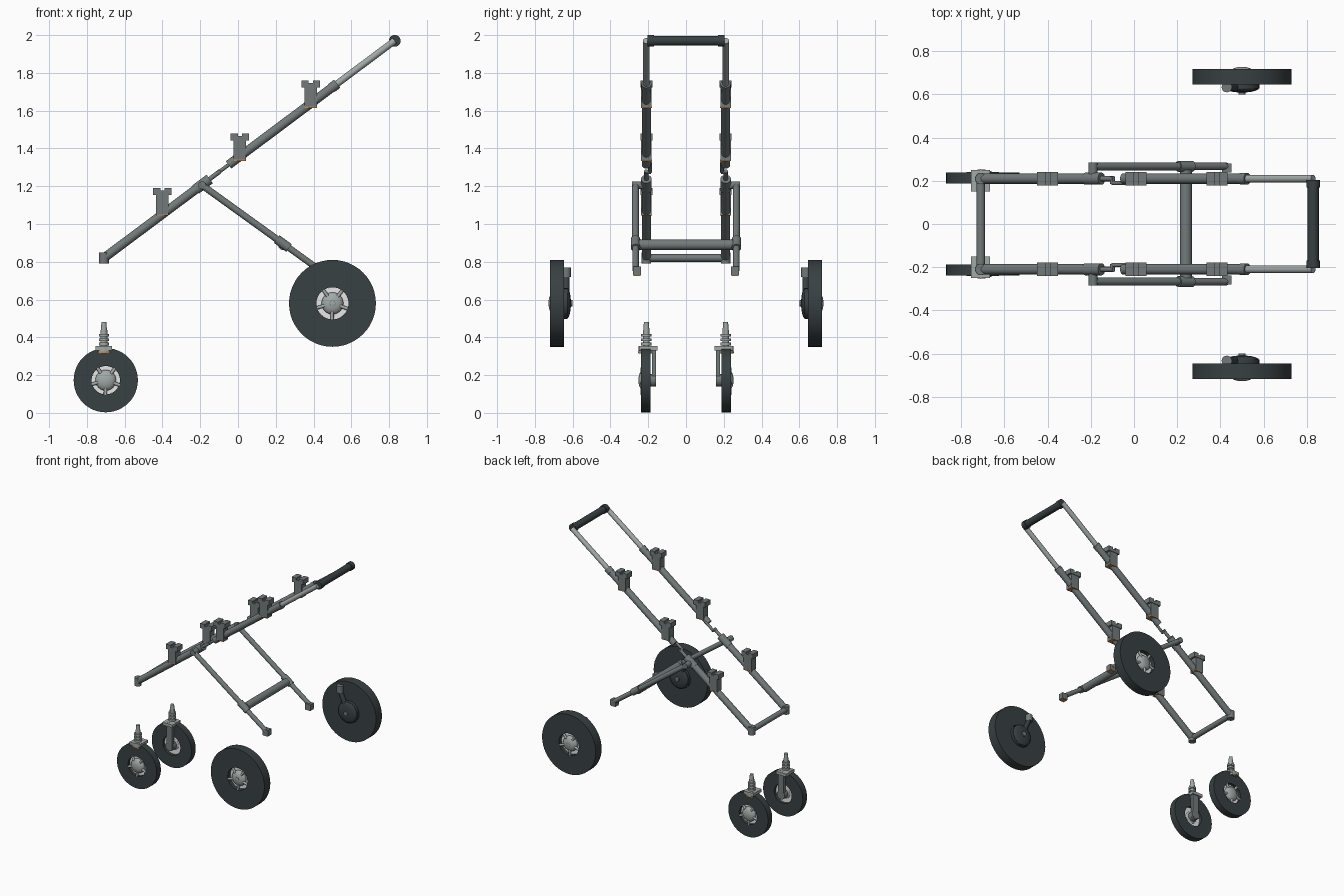
import bpy, bmesh, math
from mathutils import Vector, Matrix

old = bpy.data.objects.get("Cube")
if old:
    bpy.data.objects.remove(old)


def material(name, r, g, b):
    m = bpy.data.materials.new(name)
    m.use_nodes = True
    m.diffuse_color = (r, g, b, 1)
    m.node_tree.nodes["Principled BSDF"].inputs["Base Color"].default_value = (r, g, b, 1)
    return m


STEEL = material("grey steel", .17, .195, .195)
LIGHT = material("light steel", .36, .40, .39)
DARK = material("dark rubber", .04, .052, .056)
WHITE = material("white rim", .95, .95, .95)
ORANGE = material("orange trim", .55, .25, .09)


def finish(name, bm, mat, smooth=True):
    bmesh.ops.recalc_face_normals(bm, faces=bm.faces)
    me = bpy.data.meshes.new(name)
    bm.to_mesh(me)
    bm.free()
    me.materials.append(mat)
    ob = bpy.data.objects.new(name, me)
    bpy.context.collection.objects.link(ob)
    if smooth:
        bpy.ops.object.select_all(action='DESELECT')
        ob.select_set(True)
        bpy.context.view_layer.objects.active = ob
        bpy.ops.object.shade_smooth_by_angle(angle=math.radians(40))
    return ob


def tube(name, p, q, r, mat=STEEL, r2=None, sides=20):
    p, q = Vector(p), Vector(q)
    d = q - p
    bm = bmesh.new()
    bmesh.ops.create_cone(bm, cap_ends=True, segments=sides, radius1=r,
                          radius2=r if r2 is None else r2, depth=d.length,
                          matrix=Matrix.Translation((p + q) / 2) @ d.to_track_quat('Z', 'Y').to_matrix().to_4x4())
    return finish(name, bm, mat)


def box(name, c, size, mat=STEEL):
    bm = bmesh.new()
    bmesh.ops.create_cube(bm, size=1, matrix=Matrix.Translation(c) @ Matrix.Diagonal((*size, 1)))
    return finish(name, bm, mat, False)


def ball(name, c, r, mat, squash=1):
    bm = bmesh.new()
    bmesh.ops.create_uvsphere(bm, u_segments=20, v_segments=12, radius=r,
                              matrix=Matrix.Translation(c) @ Matrix.Diagonal((1, squash, 1, 1)))
    return finish(name, bm, mat)


def ring(name, c, ro, ri, w):
    """Tyre with flat sides and an open centre, axis along y."""
    bm = bmesh.new()
    vs = [bm.verts.new((r, y, 0)) for r, y in ((ri, -w), (ro, -w), (ro, w), (ri, w))]
    es = [bm.edges.new((vs[i], vs[(i + 1) % 4])) for i in range(4)]
    bmesh.ops.spin(bm, geom=vs + es, cent=(0, 0, 0), axis=(0, 1, 0),
                   angle=math.tau, steps=48, use_merge=True)
    bmesh.ops.remove_doubles(bm, verts=bm.verts, dist=1e-5)
    bmesh.ops.translate(bm, verts=bm.verts, vec=c)
    return finish(name, bm, DARK)


def wheel(name, x, y, z, s, ro, ri, w, hub):
    """Tyre, pale rim plate, spokes and domed hub; s points outward."""
    ring(name + "_tyre", (x, y, z), ro, ri, w)
    tube(name + "_rim_plate", (x, y - .004, z), (x, y + .004, z), ri, WHITE, sides=40)
    out = y + s * w * .75
    for i in range(5):
        a = math.tau * i / 5 + math.pi / 2 + .6
        tube(name + "_spoke", (x, out, z),
             (x + (ri + .003) * math.cos(a), out, z + (ri + .003) * math.sin(a)), .009, LIGHT, sides=10)
    ball(name + "_hub", (x, y + s * w * .45, z), hub, LIGHT, .5)
    tube(name + "_axle_pin", (x, y, z), (x, y + s * (w + .008), z), .016, STEEL)


def rail(x):
    """Height of the sloping rail at x."""
    return .82 + (x + .71) * .747


for s, side in ((1, "back"), (-1, "front")):
    Y = .21 * s

    def on(x, y=Y):
        return (x, y, rail(x))

    # Sloping rail: lower tube, folding joint, upper tube, handle tube
    tube(side + "_lower_rail", on(-.70), on(-.17), .024)
    tube(side + "_lower_rail_sleeve", on(-.225), on(-.15), .028)
    tube(side + "_upper_rail", on(-.05), on(.52), .024)
    tube(side + "_upper_rail_collar", on(.495), on(.525), .027)
    tube(side + "_handle_rail", on(.52), on(.83), .018, LIGHT)
    tube(side + "_joint_link", on(-.16), on(-.095), .012)
    tube(side + "_joint_crank", on(-.10, .22 * s), on(-.10, .185 * s), .011)
    tube(side + "_joint_rod", on(-.10, .19 * s), on(-.03, .19 * s), .010)
    tube(side + "_lower_corner", (-.71, Y, .79), (-.71, Y, .85), .026)
    tube(side + "_handle_cap", (.83, .205 * s, 1.97), (.83, .17 * s, 1.97), .031, DARK)

    # Clamps with notched flanges
    for x in (-.40, .01, .385):
        z = rail(x) + (.062 if x < -.2 else .045)
        box(side + "_clamp_body", (x, Y, z), (.066, .056, .128))
        box(side + "_clamp_trim", (x, Y, z - .065), (.064, .058, .006), ORANGE)
        box(side + "_clamp_flange", (x, Y, z + .05), (.098, .064, .022))
        for k in (-1, 1):
            box(side + "_clamp_lip", (x + k * .03, Y, z + .068), (.038, .064, .016))

    # Support leg with pivot, sleeve and clevis
    L = .267 * s
    tube(side + "_leg", (-.19, L, 1.205), (.24, L, .895), .018)
    tube(side + "_leg_lower", (.24, L, .895), (.43, L, .758), .017)
    tube(side + "_leg_sleeve", (.205, L, .92), (.27, L, .873), .025)
    tube(side + "_leg_pivot", (-.19, .20 * s, 1.205), (-.19, .285 * s, 1.205), .021)
    box(side + "_leg_clevis", (.43, .26 * s, .752), (.045, .042, .045))
    box(side + "_leg_clevis_trim", (.43, .26 * s, .7285), (.04, .038, .006), ORANGE)

    # Large wheel with inner drum, arm and knob
    wheel(side + "_large_wheel", .50, .683 * s, .58, s, .23, .085, .036, .058)
    tube(side + "_drum", (.50, .66 * s, .58), (.50, .628 * s, .58), .082, DARK)
    ball(side + "_drum_dome", (.50, .63 * s, .58), .08, DARK, .26)
    tube(side + "_drum_pin", (.50, .64 * s, .58), (.50, .60 * s, .58), .017)
    tube(side + "_drum_arm", (.49, .634 * s, .60), (.43, .634 * s, .73), .017, DARK)
    tube(side + "_drum_knob", (.43, .634 * s, .72), (.43, .634 * s, .77), .024)

    # Caster wheel, one-sided fork, collar and stepped stem
    wheel(side + "_caster", -.70, .213 * s, .173, s, .17, .075, .026, .055)
    tube(side + "_caster_inner_hub", (-.70, .20 * s, .173), (-.70, .16 * s, .173), .034)
    box(side + "_caster_fork", (-.70, .170 * s, .245), (.05, .022, .19))
    box(side + "_caster_crown", (-.71, .20 * s, .342), (.088, .10, .022), LIGHT)
    tube(side + "_caster_collar", (-.71, Y, .315), (-.71, Y, .354), .042, LIGHT)
    tube(side + "_caster_trim", (-.71, Y, .318), (-.71, Y, .324), .044, ORANGE)
    tube(side + "_stem", (-.71, Y, .35), (-.71, Y, .44), .018, LIGHT)
    for z in (.365, .388, .411):
        tube(side + "_stem_ring", (-.71, Y, z - .007), (-.71, Y, z + .007), .027, LIGHT)
    tube(side + "_stem_tip", (-.71, Y, .43), (-.71, Y, .48), .017, LIGHT, .013)

# Bars joining the two sides
tube("handle_grip", (.83, -.20, 1.97), (.83, .20, 1.97), .026, DARK)
tube("lower_crossbar", (-.71, -.20, .82), (-.71, .20, .82), .020)
tube("leg_crossbar", (.24, -.25, .89), (.24, .25, .89), .028)
